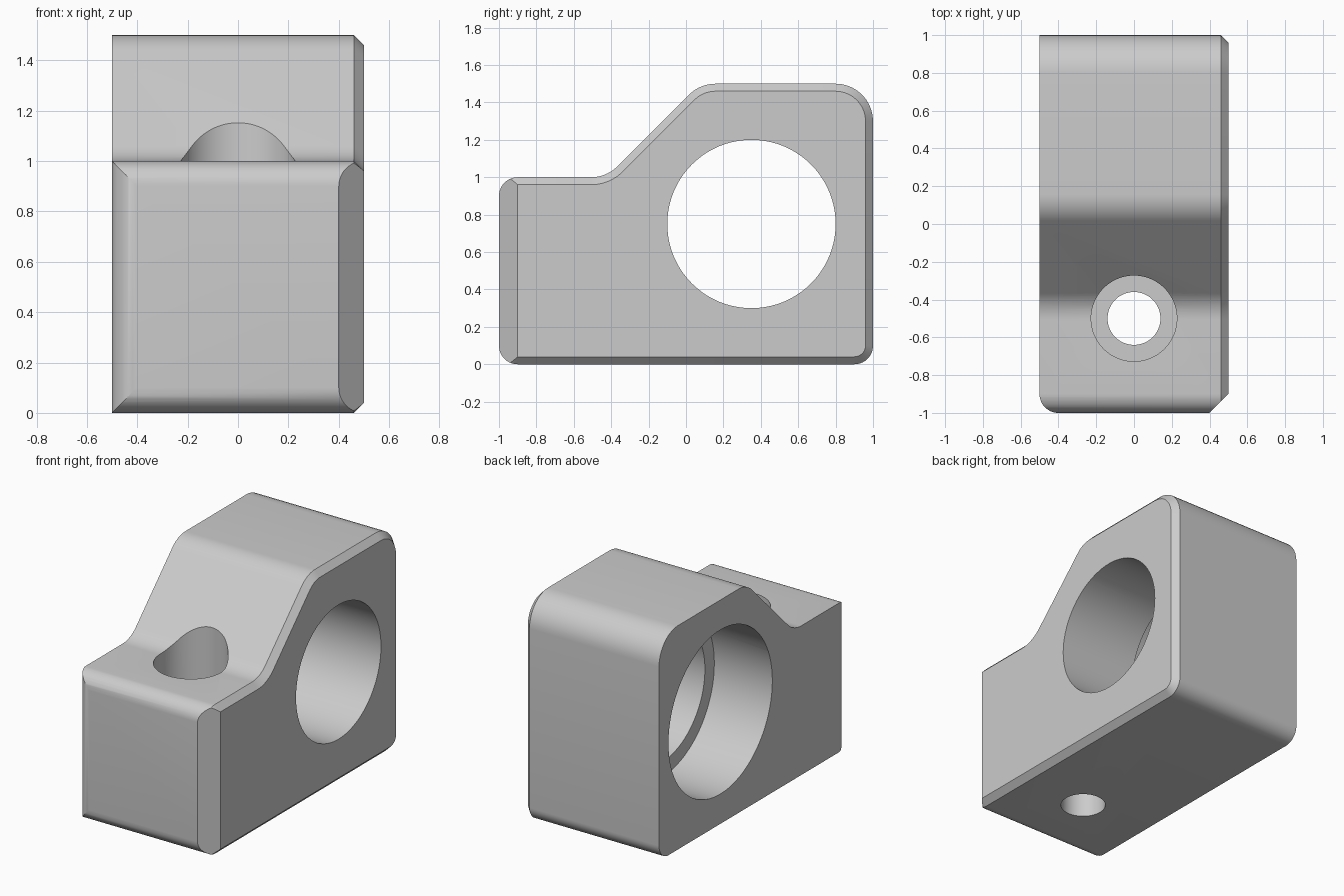
import bpy, bmesh, math
from mathutils import Vector, Matrix

if "Cube" in bpy.data.objects:
    bpy.data.objects.remove(bpy.data.objects["Cube"], do_unlink=True)

grey = bpy.data.materials.new("plain grey")
grey.use_nodes = True
colour = (0.6, 0.6, 0.6, 1)
grey.diffuse_color = colour
grey.node_tree.nodes["Principled BSDF"].inputs["Base Color"].default_value = colour


def rounded(corners, steps=10):
    """Round each corner (y, z, radius) of a closed outline with an arc."""
    out = []
    for i, (y, z, r) in enumerate(corners):
        p = Vector((y, z))
        a = (Vector(corners[i - 1][:2]) - p).normalized()
        b = (Vector(corners[(i + 1) % len(corners)][:2]) - p).normalized()
        half = a.angle(b) / 2
        centre = p + (a + b).normalized() * r / math.sin(half)
        start = p + a * r / math.tan(half) - centre
        end = p + b * r / math.tan(half) - centre
        sweep = math.atan2(start.x * end.y - start.y * end.x, start.dot(end))
        for k in range(steps + 1):
            out.append(centre + Matrix.Rotation(sweep * k / steps, 2) @ start)
    return out


def inset(outline, d):
    """Offset a counter-clockwise outline inwards."""
    out = []
    for i, p in enumerate(outline):
        a = (p - outline[i - 1]).normalized()
        b = (outline[(i + 1) % len(outline)] - p).normalized()
        na, nb = Vector((-a.y, a.x)), Vector((-b.y, b.x))
        out.append(p + (na + nb) * d / (1 + na.dot(nb)))
    return out


def make_object(name, bm):
    bmesh.ops.recalc_face_normals(bm, faces=bm.faces)
    mesh = bpy.data.meshes.new(name)
    bm.to_mesh(mesh)
    bm.free()
    mesh.materials.append(grey)
    ob = bpy.data.objects.new(name, mesh)
    bpy.context.collection.objects.link(ob)
    return ob


def trim(bm, point, normal):
    """Slice off everything beyond a plane and cap the cut."""
    geom = bm.verts[:] + bm.edges[:] + bm.faces[:]
    cut = bmesh.ops.bisect_plane(bm, geom=geom, dist=1e-5, plane_co=point,
                                 plane_no=normal, clear_outer=True)["geom_cut"]
    edges = [e for e in cut if isinstance(e, bmesh.types.BMEdge) and e.is_boundary]
    bmesh.ops.edgeloop_fill(bm, edges=edges)


# Body: stepped side profile with a narrow chamfer around its +x face
profile = rounded([(-1, 0, 0.1), (1, 0, 0.1), (1, 1.5, 0.2),
                   (0.075, 1.5, 0.2), (-0.425, 1, 0.2), (-1, 1, 0.1)])
bm = bmesh.new()
rings = []
for x, outline in ((-0.5, profile), (0.46, profile), (0.5, inset(profile, 0.04))):
    rings.append([bm.verts.new((x, p.x, p.y)) for p in outline])
for lower, upper in zip(rings, rings[1:]):
    for i in range(len(lower)):
        bm.faces.new((lower[i - 1], lower[i], upper[i], upper[i - 1]))
bm.faces.new(rings[0])
bm.faces.new(rings[-1])

# Front vertical edges: flat chamfer on +x, round on -x
trim(bm, (0.5, -0.9, 0), Vector((1, -1, 0)).normalized())
STEPS = 8
for k in range(STEPS):
    angle = math.radians(90) * (k + 0.5) / STEPS
    n = Vector((-math.cos(angle), -math.sin(angle), 0))
    trim(bm, Vector((-0.4, -0.9, 0)) + n * 0.1, n)
body = make_object("bracket_body", bm)


def drill(start, end, radius):
    """Cut a round hole between two points."""
    start, end = Vector(start), Vector(end)
    axis = end - start
    place = (Matrix.Translation((start + end) / 2)
             @ axis.to_track_quat("Z", "Y").to_matrix().to_4x4())
    bm = bmesh.new()
    bmesh.ops.create_cone(bm, cap_ends=True, segments=80, radius1=radius,
                          radius2=radius, depth=axis.length, matrix=place)
    cutter = make_object("hole_cutter", bm)
    cutter.hide_render = True
    mod = body.modifiers.new("hole", "BOOLEAN")
    mod.operation, mod.solver, mod.object = "DIFFERENCE", "EXACT", cutter
    bpy.ops.object.modifier_apply(modifier=mod.name)
    bpy.data.objects.remove(cutter, do_unlink=True)


bpy.ops.object.select_all(action="DESELECT")
bpy.context.view_layer.objects.active = body
body.select_set(True)

# Main bore with a wider recess from -x
drill((-1, 0.35, 0.75), (1, 0.35, 0.75), 0.45)
drill((-1, 0.35, 0.75), (-0.07, 0.35, 0.75), 0.55)

# Bolt hole with a head recess from the top
drill((0, -0.5, -1), (0, -0.5, 2), 0.14)
drill((0, -0.5, 0.6), (0, -0.5, 2), 0.227)

bpy.ops.object.shade_smooth_by_angle(angle=math.radians(25))
